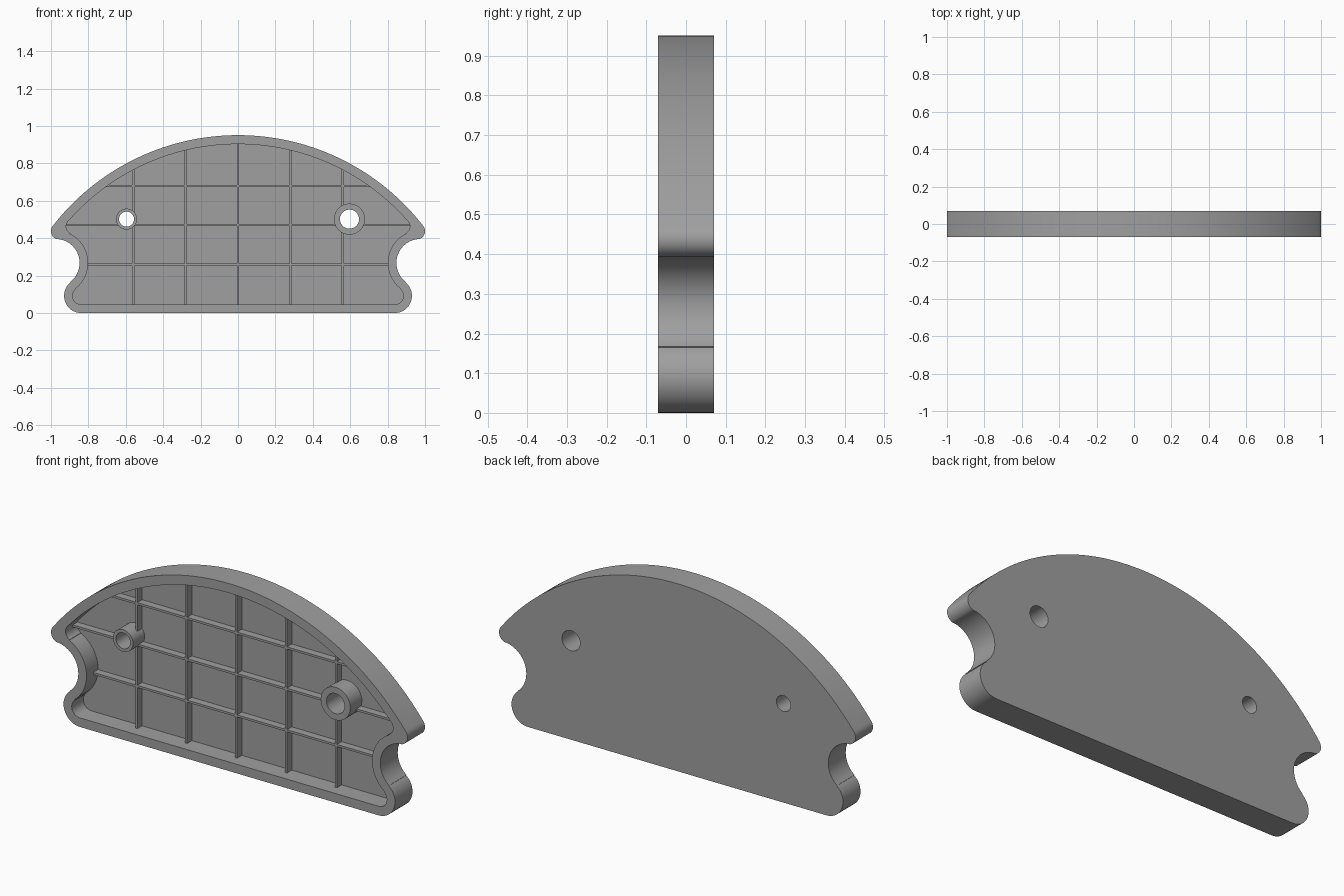
import bpy, bmesh, math
from mathutils import Vector

if "Cube" in bpy.data.objects:
    bpy.data.objects.remove(bpy.data.objects["Cube"])

FRONT, BACK = -0.07, 0.07
FLOOR, RIB_TOP = 0.023, -0.015

grey = bpy.data.materials.new("plain grey")
grey.diffuse_color = (0.35, 0.35, 0.35, 1)
grey.use_nodes = True
grey.node_tree.nodes["Principled BSDF"].inputs["Base Color"].default_value = grey.diffuse_color


def contour(bulb_r, notch_r, tip, tip_r, arch_r):
    """Closed symmetric outline made of tangent arcs, as (x, z) points."""
    bulb, notch, arch = Vector((0.838, 0.092)), Vector((0.975, 0.268)), Vector((0, -0.302))
    tip = Vector(tip)
    ang = lambda a, b: math.atan2(b.y - a.y, b.x - a.x)
    up, over, lean = ang(bulb, notch), ang(notch, tip), ang(arch, tip)
    arcs = [(bulb, bulb_r, -math.pi / 2, up, 20),
            (notch, notch_r, up + math.pi, over, 24),
            (tip, tip_r, over - math.pi, lean, 14),
            (arch, arch_r, lean, math.pi / 2, 36)]
    half = []
    for c, r, a0, a1, n in arcs:
        for i in range(n + 1):
            a = a0 + (a1 - a0) * i / n
            p = Vector((c.x + r * math.cos(a), c.y + r * math.sin(a)))
            if not half or (p - half[-1]).length > 0.002:
                half.append(p)
    half[-1].x = 0
    return [(p.x, p.y) for p in half] + [(-p.x, p.y) for p in reversed(half[:-1])]


def circle(x, z, r, n=48):
    return [(x + r * math.cos(math.tau * i / n), z + r * math.sin(math.tau * i / n)) for i in range(n)]


def rect(x0, x1, z0, z1):
    return [(x0, z0), (x1, z0), (x1, z1), (x0, z1)]


def prism(name, pts, y0, y1):
    """Solid made by extruding an (x, z) outline along y."""
    bm = bmesh.new()
    face = bm.faces.new([bm.verts.new((x, y0, z)) for x, z in pts])
    ext = bmesh.ops.extrude_face_region(bm, geom=[face])
    bmesh.ops.translate(bm, vec=(0, y1 - y0, 0),
                        verts=[v for v in ext["geom"] if isinstance(v, bmesh.types.BMVert)])
    bmesh.ops.recalc_face_normals(bm, faces=bm.faces)
    me = bpy.data.meshes.new(name)
    bm.to_mesh(me)
    bm.free()
    me.materials.append(grey)
    ob = bpy.data.objects.new(name, me)
    bpy.context.collection.objects.link(ob)
    return ob


def select(ob):
    bpy.ops.object.select_all(action="DESELECT")
    ob.select_set(True)
    bpy.context.view_layer.objects.active = ob


def boolean(ob, cutter, op):
    mod = ob.modifiers.new(op.title(), "BOOLEAN")
    mod.operation, mod.solver, mod.object = op, "EXACT", cutter
    select(ob)
    bpy.ops.object.modifier_apply(modifier=mod.name)


# Helpers: pocket volume and bore drills
inner = contour(0.046, 0.174, (0.878, 0.4636), 0.041, 1.205)
pocket = prism("pocket_cutter", inner, -0.2, FLOOR)
holes = {"left": (-0.596, 0.502, 0.04, 0.056), "right": (0.596, 0.502, 0.051, 0.083)}
drills = [prism(s + "_drill", circle(x, z, r), -0.2, 0.2) for s, (x, z, r, _) in holes.items()]
parts = []

# Tray: back plate with raised rim
tray = prism("tray", contour(0.092, 0.128, (0.955, 0.438), 0.045, 1.253), FRONT, BACK)
boolean(tray, pocket, "DIFFERENCE")
parts.append(tray)

# Thin stiffening ribs, trimmed to the pocket
W = 0.0055
ribs = [prism("upright_rib", rect(x - W, x + W, -0.1, 1.1), RIB_TOP, 0.06)
        for x in (-0.56, -0.28, 0, 0.28, 0.56)]
ribs += [prism("level_rib", rect(-1.1, 1.1, z - W, z + W), RIB_TOP, 0.06)
         for z in (0.26, 0.47, 0.68)]
for rib in ribs:
    boolean(rib, pocket, "INTERSECT")
parts += ribs

# Screw bosses, flush with the rim
for side, (x, z, _, r) in holes.items():
    parts.append(prism(side + "_boss", circle(x, z, r), FRONT, FLOOR))

# Bore the holes and shade
for ob in parts:
    for drill in drills:
        boolean(ob, drill, "DIFFERENCE")
    select(ob)
    bpy.ops.object.shade_smooth_by_angle(angle=math.radians(30))

for helper in drills + [pocket]:
    bpy.data.objects.remove(helper)
